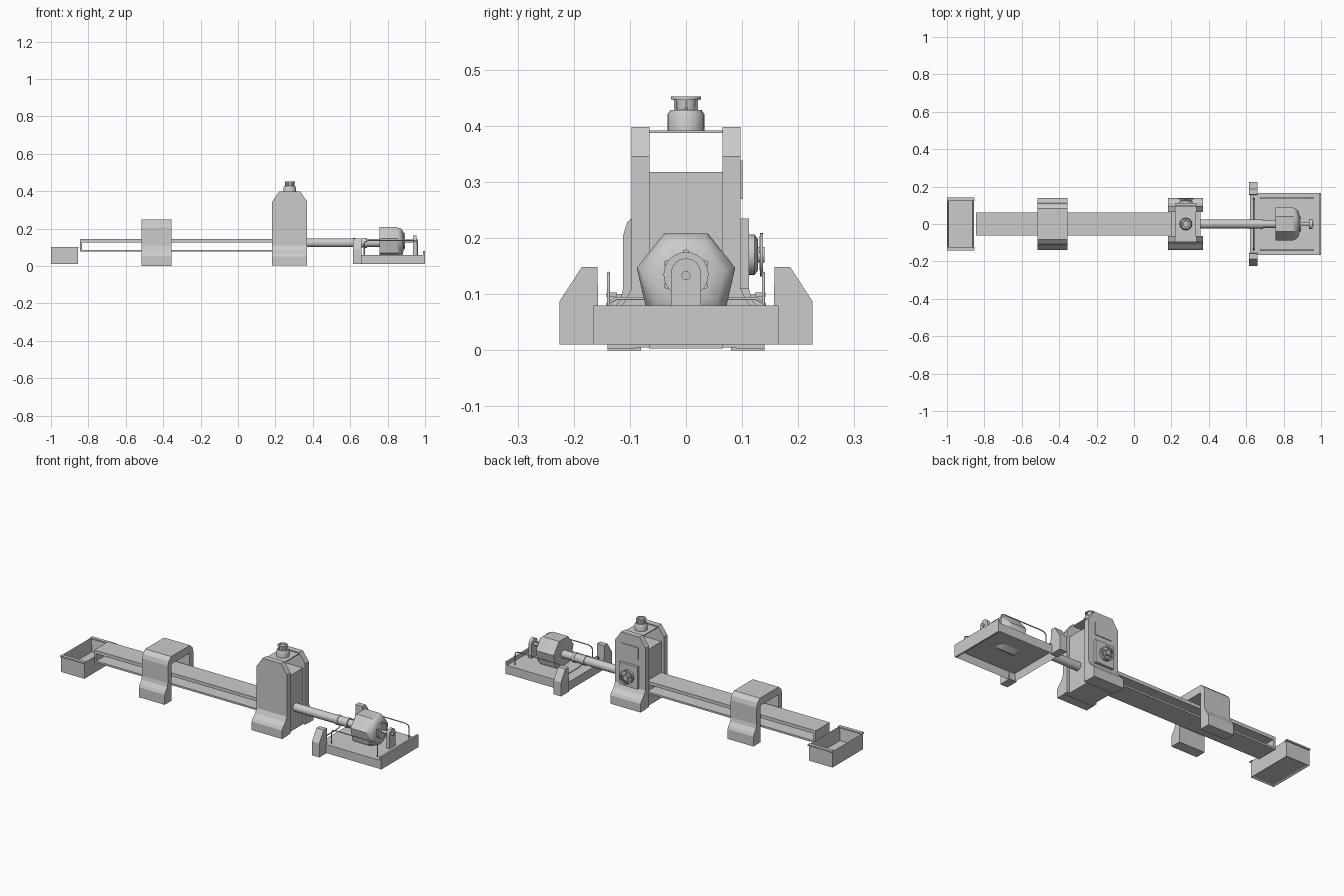
import bpy, bmesh
from math import pi, sin, cos
from mathutils import Vector

if "Cube" in bpy.data.objects:
    bpy.data.objects.remove(bpy.data.objects["Cube"])


def finish(name, bm, smooth=False):
    bmesh.ops.recalc_face_normals(bm, faces=bm.faces)
    me = bpy.data.meshes.new(name)
    bm.to_mesh(me)
    bm.free()
    ob = bpy.data.objects.new(name, me)
    bpy.context.collection.objects.link(ob)
    if smooth:
        bpy.ops.object.select_all(action='DESELECT')
        ob.select_set(True)
        bpy.context.view_layer.objects.active = ob
        bpy.ops.object.shade_smooth_by_angle(angle=0.7)
    return ob


def place(axis, u, v, w):
    """Profile point (u, v) at distance w along the axis."""
    return {'x': (w, u, v), 'y': (u, w, v), 'z': (u, v, w)}[axis]


def prism(name, pts, axis, a, b):
    bm = bmesh.new()
    lo = [bm.verts.new(place(axis, u, v, a)) for u, v in pts]
    hi = [bm.verts.new(place(axis, u, v, b)) for u, v in pts]
    bm.faces.new(lo)
    bm.faces.new(hi)
    for i in range(len(pts)):
        j = (i + 1) % len(pts)
        bm.faces.new((lo[i], lo[j], hi[j], hi[i]))
    return finish(name, bm)


def box(name, x0, x1, y0, y1, z0, z1, top=0, bottom=0, wall=0.01):
    """Box; top / bottom give the depth of a walled recess on that side."""
    bm = bmesh.new()
    bmesh.ops.create_cube(bm, size=1)
    for v in bm.verts:
        v.co = ((x0 + x1) / 2 + v.co.x * (x1 - x0), (y0 + y1) / 2 + v.co.y * (y1 - y0),
                (z0 + z1) / 2 + v.co.z * (z1 - z0))
    for sign, depth in ((1, top), (-1, bottom)):
        if depth:
            bm.normal_update()
            f = [f for f in bm.faces if f.normal.z * sign > 0.9]
            bmesh.ops.inset_region(bm, faces=f, thickness=wall)
            bmesh.ops.translate(bm, verts=f[0].verts, vec=(0, 0, -sign * depth))
    return finish(name, bm)


def lathe(name, prof, axis, c, n=24, start=0.0, smooth=True):
    """Revolve (distance, radius) points round an axis through c = (u, v)."""
    bm = bmesh.new()
    rings = [[bm.verts.new(place(axis, c[0] + r * cos(start + 2 * pi * i / n),
                                 c[1] + r * sin(start + 2 * pi * i / n), w)) for i in range(n)]
             for w, r in prof]
    bm.faces.new(rings[0])
    bm.faces.new(rings[-1])
    for p, q in zip(rings, rings[1:]):
        for i in range(n):
            j = (i + 1) % n
            bm.faces.new((p[i], p[j], q[j], q[i]))
    return finish(name, bm, smooth)


def wire(name, pts, r=0.003):
    cu = bpy.data.curves.new(name, 'CURVE')
    cu.dimensions = '3D'
    cu.bevel_depth = r
    cu.bevel_resolution = 1
    cu.use_fill_caps = True
    sp = cu.splines.new('POLY')
    sp.points.add(len(pts) - 1)
    for p, co in zip(sp.points, pts):
        p.co = (*co, 1)
    ob = bpy.data.objects.new(name, cu)
    bpy.context.collection.objects.link(ob)


# Collection tray at the left end
box('collection_tray', -1, -0.855, -0.135, 0.135, 0.01, 0.1, top=0.075, bottom=0.005, wall=0.012)
for s in (-1, 1):
    box('tray_rim', -1, -0.852, s * 0.123, s * 0.142, 0.095, 0.103)

# Long open conveyor bed
box('bed_top', -0.845, 0.2, -0.062, 0.062, 0.127, 0.146)
box('bed_bottom', -0.845, 0.2, -0.062, 0.062, 0.077, 0.087)
box('bed_end', -0.845, -0.833, -0.062, 0.062, 0.085, 0.13)

# Low arch straddling the bed
half = [(0.14, 0), (0.14, 0.055), (0.133, 0.07), (0.117, 0.09), (0.112, 0.11), (0.112, 0.205),
        (0.105, 0.228), (0.083, 0.248)]
inner = [(0.08, 0.205), (0.08, 0)]
outline = half + [(-y, z) for y, z in reversed(half)]
outline += [(-y, z) for y, z in reversed(inner)] + inner
prism('low_arch', outline, 'x', -0.515, -0.355)

# Tower: two chamfered cheeks with flared feet round a core
cheek = [(0.183, 0.005), (0.37, 0.005), (0.37, 0.345), (0.333, 0.398), (0.22, 0.398), (0.183, 0.345)]
foot = [(0.09, 0.003), (0.14, 0.003), (0.14, 0.05), (0.132, 0.065), (0.11, 0.085), (0.097, 0.11), (0.09, 0.11)]
for s in (-1, 1):
    prism('tower_cheek', cheek, 'y', s * 0.065, s * 0.097)
    prism('tower_foot', [(s * y, z) for y, z in foot], 'x', 0.183, 0.37)
box('tower_core', 0.197, 0.355, -0.066, 0.066, 0.003, 0.318)
box('tower_cap', 0.222, 0.331, -0.066, 0.066, 0.387, 0.392)

# Knob on the tower
lathe('top_knob', [(0.39, 0.033), (0.42, 0.033), (0.428, 0.028), (0.428, 0.02), (0.447, 0.022),
                   (0.447, 0.027), (0.452, 0.027), (0.452, 0.018), (0.446, 0.016)], 'z', (0.277, 0))
for i in range(6):
    a = i * pi / 3
    lathe('knob_rib', [(0.427, 0.004), (0.448, 0.004)], 'z',
          (0.277 + 0.021 * cos(a), 0.021 * sin(a)), 6)

# Control panel and handwheel on the back
box('control_panel', 0.222, 0.335, 0.095, 0.112, 0.11, 0.235)
box('name_plate', 0.225, 0.33, 0.095, 0.101, 0.27, 0.338)
lathe('wheel_hub', [(0.11, 0.036), (0.122, 0.036), (0.128, 0.028), (0.128, 0.014), (0.14, 0.014)],
      'y', (0.278, 0.17))
wheel_prof = [(0.132, 0.031), (0.132, 0.039), (0.137, 0.039), (0.137, 0.031), (0.132, 0.031)]
wheel = lathe('handwheel_rim', wheel_prof, 'y', (0.278, 0.17))
bm = bmesh.new()
bm.from_mesh(wheel.data)
bmesh.ops.delete(bm, geom=[f for f in bm.faces if len(f.verts) > 4], context='FACES_ONLY')
bmesh.ops.remove_doubles(bm, verts=bm.verts, dist=1e-5)
bm.to_mesh(wheel.data)
bm.free()
for i in range(5):
    a = pi / 2 + i * 2 * pi / 5
    wire('wheel_spoke', [(0.278, 0.134, 0.17), (0.278 + 0.034 * cos(a), 0.134, 0.17 + 0.034 * sin(a))])

# Drive shaft with collars
lathe('drive_shaft', [(0.35, 0.023), (0.615, 0.023), (0.615, 0.027), (0.63, 0.027), (0.63, 0.024),
                      (0.675, 0.024), (0.675, 0.027), (0.69, 0.027), (0.69, 0.021), (0.77, 0.021)],
      'x', (0, 0.124))

# Base tray with raised end lip, hollow below
box('base', 0.62, 0.992, -0.165, 0.165, 0.012, 0.06, bottom=0.04)
box('base_lip', 0.99, 1, -0.165, 0.165, 0.01, 0.08)
wing = [(0.155, 0.01), (0.225, 0.01), (0.225, 0.088), (0.186, 0.148), (0.158, 0.148)]
for s in (-1, 1):
    prism('base_wing', [(s * y, z) for y, z in wing], 'x', 0.615, 0.66)

# Seven-sided drum, notched end disc and axle
drum = [(0.757, 0.09), (0.85, 0.09), (0.868, 0.083), (0.88, 0.07), (0.885, 0.045)]
lathe('drum', drum, 'x', (0, 0.127), 7, start=pi / 2 + pi / 7)
lathe('drum_end_disc', [(0.875, 0.04), (0.893, 0.04)], 'x', (0, 0.135))
for i in range(6):
    a = i * pi / 3 + pi / 6
    lathe('disc_lug', [(0.878, 0.006), (0.89, 0.006)], 'x', (0.039 * cos(a), 0.135 + 0.039 * sin(a)), 8)
lathe('axle', [(0.88, 0.008), (0.962, 0.008)], 'x', (0, 0.133), 12)

# Rounded bearing post holding the axle
arch = [(-0.027, 0.055), (0.027, 0.055)]
arch += [(0.027 * cos(i * pi / 8), 0.137 + 0.027 * sin(i * pi / 8)) for i in range(9)]
prism('bearing_post', arch, 'x', 0.936, 0.954)

# Wire handrails and low wires along both sides
for s in (-1, 1):
    y = s * 0.138
    wire('handrail', [(0.675, y, 0.06), (0.675, y, 0.12), (0.682, y, 0.132), (0.7, y, 0.137),
                      (0.94, y, 0.137), (0.956, y, 0.13), (0.96, y, 0.118), (0.96, y, 0.06)], 0.0032)
    wire('cross_wire', [(0.64, s * 0.14, 0.06), (0.64, s * 0.14, 0.083), (0.64, s * 0.125, 0.092),
                        (0.64, s * 0.03, 0.092), (0.64, 0, 0.1)])
